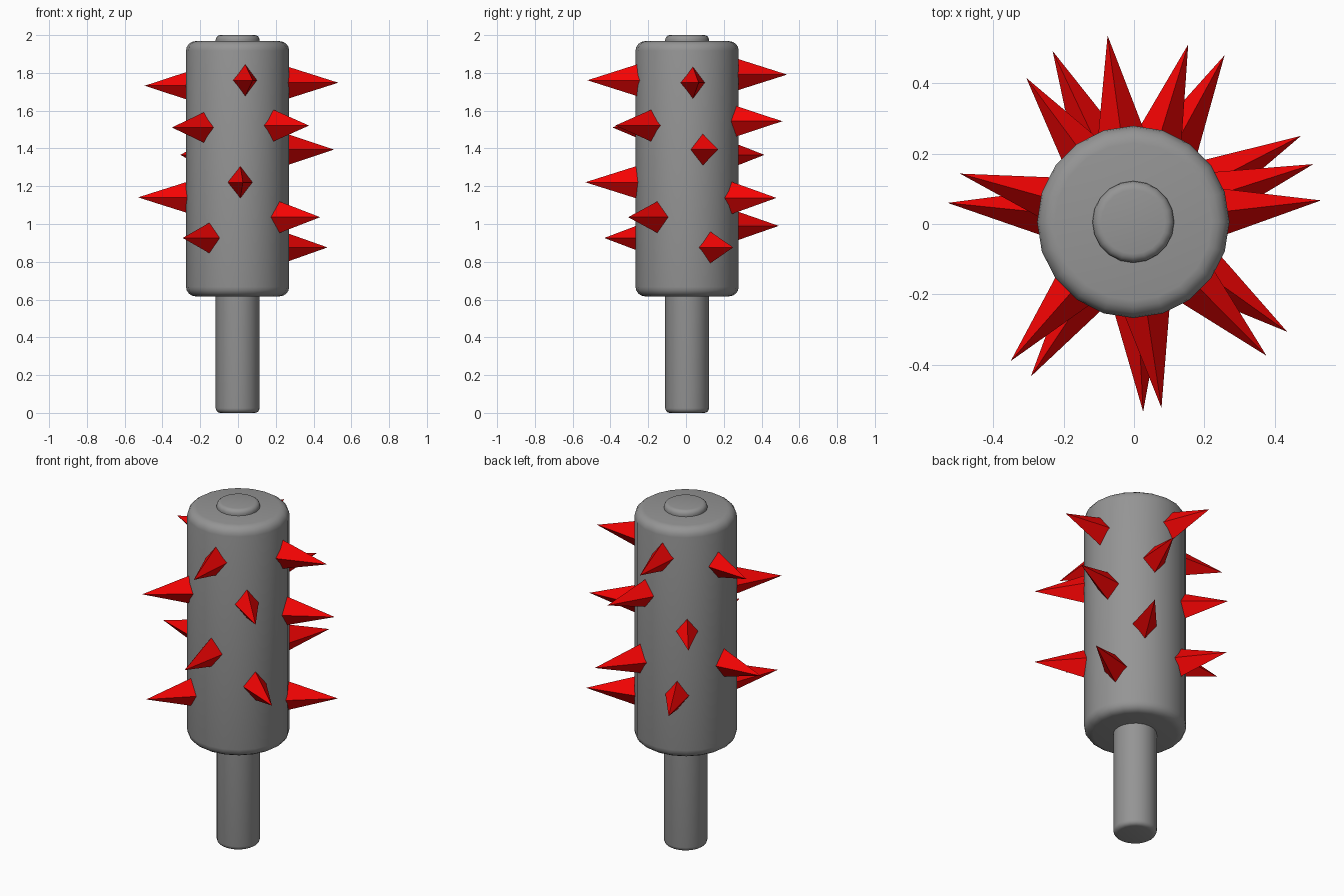
import bpy, math
from mathutils import Vector

if "Cube" in bpy.data.objects:
    bpy.data.objects.remove(bpy.data.objects["Cube"])

CX, CY = -0.002, 0.006   # axis of the club


def material(name, colour):
    mat = bpy.data.materials.new(name)
    mat.diffuse_color = colour
    mat.use_nodes = True
    mat.node_tree.nodes["Principled BSDF"].inputs["Base Color"].default_value = mat.diffuse_color
    return mat


grey = material("dark_grey", (0.3, 0.3, 0.3, 1))
red = material("spike_red", (0.92, 0.001, 0.001, 1))


def add_object(name, verts, faces, mat):
    mesh = bpy.data.meshes.new(name)
    mesh.from_pydata(verts, [], faces)
    mesh.materials.append(mat)
    obj = bpy.data.objects.new(name, mesh)
    bpy.context.collection.objects.link(obj)
    return obj


def rounded_cylinder(name, radius, z0, z1, round_r, sides=20, steps=4):
    """Closed cylinder with rounded rims, made by revolving a profile."""
    arc = [(radius - round_r + round_r * math.sin(a), round_r * (1 - math.cos(a)))
           for a in (math.pi / 2 * i / steps for i in range(steps + 1))]
    profile = [(r, z0 + h) for r, h in arc] + [(r, z1 - h) for r, h in reversed(arc)]
    verts, faces = [], []
    for r, z in profile:
        for i in range(sides):
            t = 2 * math.pi * i / sides
            verts.append((CX + r * math.cos(t), CY + r * math.sin(t), z))
    for k in range(len(profile) - 1):
        for i in range(sides):
            j = (i + 1) % sides
            faces.append((k * sides + i, k * sides + j,
                          (k + 1) * sides + j, (k + 1) * sides + i))
    faces.append(tuple(reversed(range(sides))))
    faces.append(tuple(range(len(verts) - sides, len(verts))))
    obj = add_object(name, verts, faces, grey)
    bpy.context.view_layer.objects.active = obj
    obj.select_set(True)
    bpy.ops.object.shade_smooth_by_angle(angle=math.radians(40))
    obj.select_set(False)


# Handle rod running through the club, and the thick head
rounded_cylinder("handle", 0.116, 0.0, 2.0, 0.025)
rounded_cylinder("head", 0.273, 0.617, 1.968, 0.05)

# Spike tips (x, y, z)
tips = [
    (-0.494, 0.143, 1.732), (0.531, 0.067, 1.748), (0.078, -0.522, 1.761),
    (-0.075, 0.535, 1.791),
    (-0.35, -0.389, 1.511), (0.376, -0.374, 1.521), (0.154, 0.51, 1.544),
    (0.509, 0.17, 1.394), (-0.306, 0.415, 1.366),
    (-0.529, 0.06, 1.141), (0.026, -0.533, 1.221), (0.257, 0.479, 1.138),
    (0.435, -0.306, 1.036), (-0.231, 0.491, 0.99),
    (-0.293, -0.433, 0.926), (0.474, 0.25, 0.876),
]

# Four-sided spikes pointing straight out, taller than wide
BASE = 0.21
for n, (x, y, z) in enumerate(tips):
    d = Vector((x - CX, y - CY, 0))
    length = d.length - BASE
    d.normalize()
    base = Vector((CX, CY, z)) + d * BASE
    side = Vector((-d.y, d.x, 0)) * 0.235 * length
    up = Vector((0, 0, 0.315 * length))
    verts = [base + side, base + up, base - side, base - up, Vector((x, y, z))]
    faces = [(0, 1, 4), (1, 2, 4), (2, 3, 4), (3, 0, 4), (3, 2, 1, 0)]
    add_object(f"spike_{n + 1}", verts, faces, red)
